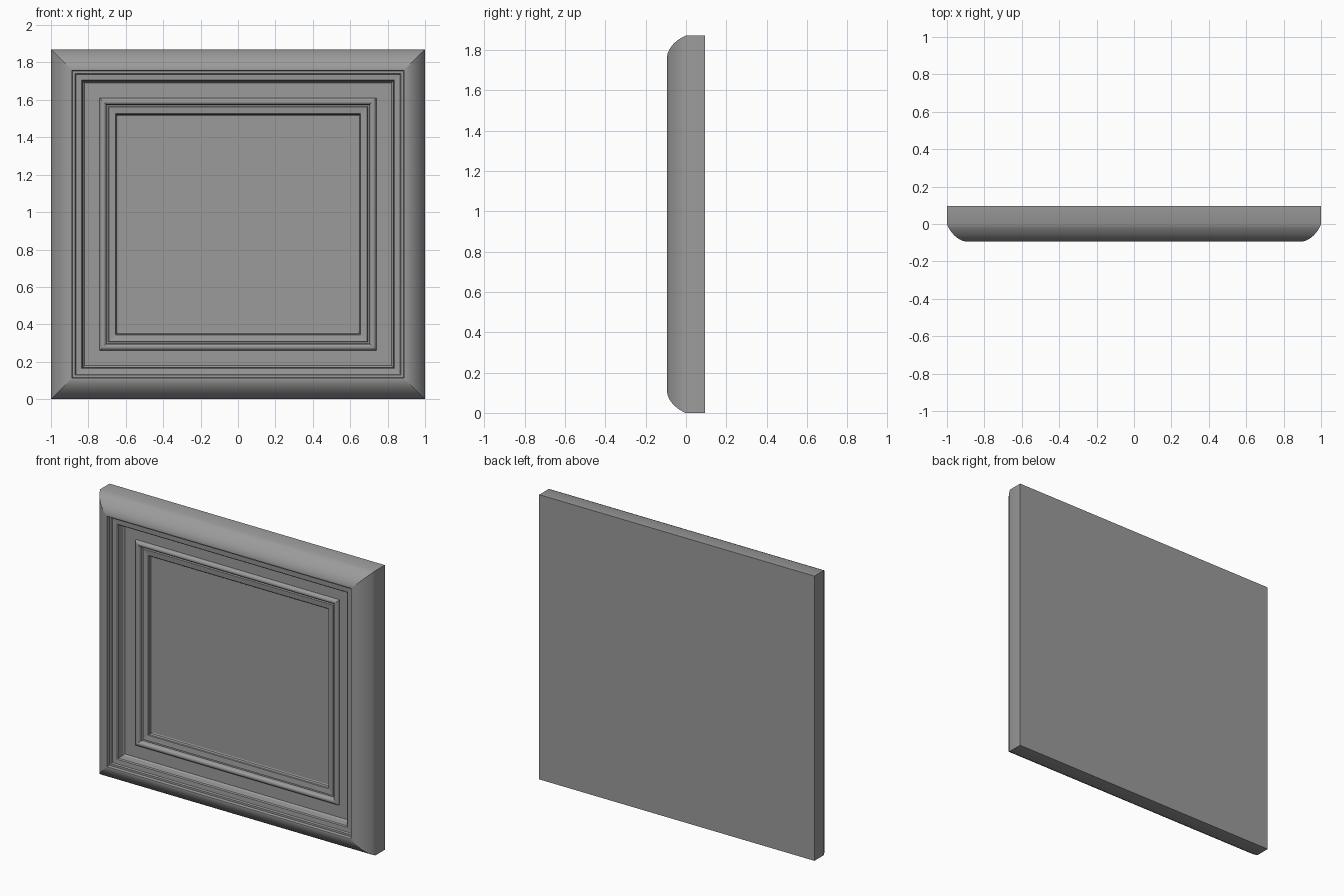
import bpy, bmesh, math

if "Cube" in bpy.data.objects:
    bpy.data.objects.remove(bpy.data.objects["Cube"])

W, H, D = 1.0, 1.87, 0.095   # half width, height, half depth

dark_grey = bpy.data.materials.new("dark_grey")
dark_grey.diffuse_color = (0.33, 0.33, 0.33, 1)
dark_grey.use_nodes = True
dark_grey.node_tree.nodes["Principled BSDF"].inputs["Base Color"].default_value = dark_grey.diffuse_color


def moulding(name, profile, back=False, front=False):
    """Sweep an (inset, y) profile round the rectangle with mitred corners."""
    bm = bmesh.new()
    rings = []
    for i, y in profile:
        corners = ((-W + i, i), (W - i, i), (W - i, H - i), (-W + i, H - i))
        rings.append([bm.verts.new((x, y, z)) for x, z in corners])
    mitres = []
    for a, b in zip(rings, rings[1:]):
        for k in range(4):
            n = (k + 1) % 4
            bm.faces.new((a[k], a[n], b[n], b[k]))
            mitres.append((a[k], b[k]))
    if back:
        bm.faces.new(rings[0][::-1])
    if front:
        bm.faces.new(rings[-1])
    # Smooth along the curves, sharp at the steps and mitres
    bm.normal_update()
    for f in bm.faces:
        f.smooth = True
    for e in bm.edges:
        e.smooth = e.calc_face_angle(math.pi) < math.radians(30)
    for a, b in mitres:
        bm.edges.get((a, b)).smooth = False
    me = bpy.data.meshes.new(name)
    bm.to_mesh(me)
    bm.free()
    me.materials.append(dark_grey)
    ob = bpy.data.objects.new(name, me)
    bpy.context.collection.objects.link(ob)
    return ob


def arc(ci, cy, ri, ry, a0, a1, n):
    """Elliptical arc of profile points; angle 0 points outward, 90 to the front."""
    pts = []
    for k in range(n + 1):
        t = math.radians(a0 + (a1 - a0) * k / n)
        pts.append((ci - ri * math.cos(t), cy - ry * math.sin(t)))
    return pts


# Outer frame: flat back, rounded shoulder, stepped inner lip
outer = [(0, D)] + arc(0.115, 0.119, 0.14, 0.214, 34.8, 85, 7)
outer += [(0.112, -0.093), (0.115, -0.072), (0.128, -0.072), (0.133, -0.062),
          (0.163, -0.06), (0.169, -0.054), (0.172, -0.012), (0.18, -0.002)]
moulding("outer_frame", outer, back=True)

# Flat border between the outer frame and the inner moulding
moulding("flat_border", [(0.18, -0.002), (0.26, -0.002)])

# Inner moulding: rounded bead, groove and a flat slip
inner = [(0.26, -0.002)] + arc(0.278, -0.004, 0.017, 0.016, 0, 180, 8)
inner += [(0.297, 0.008), (0.305, 0.008), (0.309, 0.0), (0.344, 0.004),
          (0.348, 0.008), (0.35, 0.026), (0.356, 0.03)]
moulding("inner_moulding", inner)

# Centre picture panel
moulding("centre_panel", [(0.356, 0.03), (0.362, 0.03)], front=True)
